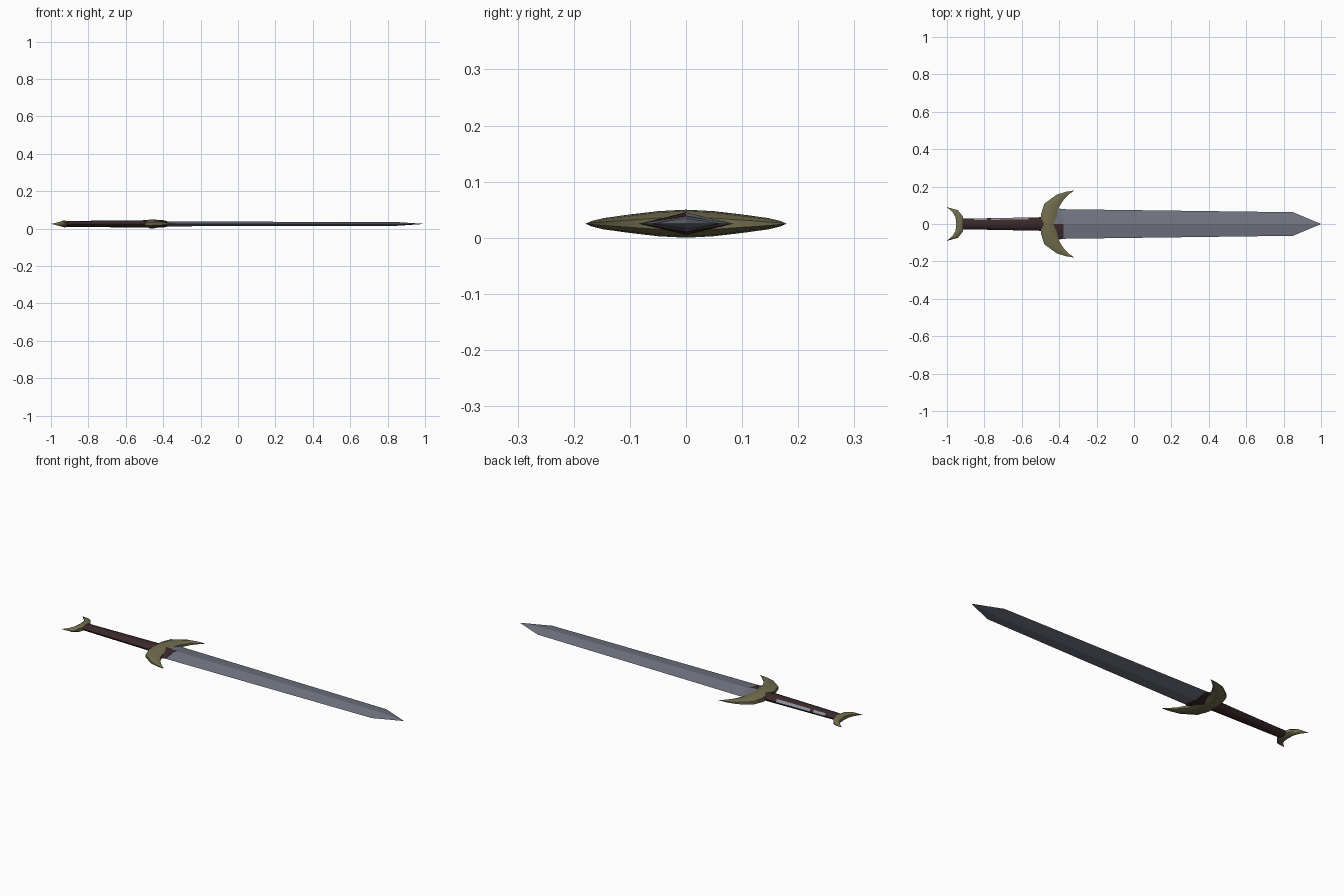
import bpy, bmesh, math

if "Cube" in bpy.data.objects:
    bpy.data.objects.remove(bpy.data.objects["Cube"])

ZC = 0.025  # mid-plane height of the lying sword


def material(name, rgb):
    m = bpy.data.materials.new(name)
    m.diffuse_color = (*rgb, 1)
    m.use_nodes = True
    m.node_tree.nodes["Principled BSDF"].inputs["Base Color"].default_value = m.diffuse_color
    return m


steel = material("steel grey", (0.17, 0.18, 0.225))
brass = material("dull brass", (0.165, 0.152, 0.075))
leather = material("dark maroon leather", (0.043, 0.021, 0.023))
worn = material("worn pale grey", (0.25, 0.27, 0.32))


def loft(name, rings, mats, rule=None, angle=30):
    """Skin equal-length rings of points, cap the ends, weld collapsed tips."""
    bm = bmesh.new()
    loops = [[bm.verts.new((x, y, z + ZC)) for x, y, z in r] for r in rings]
    n = len(loops[0])
    for a, b in zip(loops, loops[1:]):
        for i in range(n):
            j = (i + 1) % n
            bm.faces.new((a[i], a[j], b[j], b[i]))
    bm.faces.new(loops[0])
    bm.faces.new(loops[-1])
    bmesh.ops.remove_doubles(bm, verts=bm.verts, dist=0.0002)
    bmesh.ops.recalc_face_normals(bm, faces=bm.faces)
    bm.normal_update()
    if rule:
        for f in bm.faces:
            f.material_index = rule(f.calc_center_median(), f.normal)
    me = bpy.data.meshes.new(name)
    bm.to_mesh(me)
    bm.free()
    for m in mats:
        me.materials.append(m)
    ob = bpy.data.objects.new(name, me)
    bpy.context.collection.objects.link(ob)
    bpy.ops.object.select_all(action='DESELECT')
    ob.select_set(True)
    bpy.context.view_layer.objects.active = ob
    bpy.ops.object.shade_smooth_by_angle(angle=math.radians(angle))
    return ob


def diamond(x, w, h):
    return [(x, w, 0), (x, 0, h), (x, -w, 0), (x, 0, -h)]


def crescent(name, stations):
    """Horned crescent, mirrored in y. Station: outer (x, y), inner (x, y), half height."""
    section = [(0, .5), (.35, 1), (.7, .9), (1, .45), (1, -.45), (.7, -.9), (.35, -1), (0, -.5)]

    def ring(st, s):
        (ox, oy), (ix, iy), h = st
        return [(ox + (ix - ox) * t, s * (oy + (iy - oy) * t), h * f) for t, f in section]

    rings = [ring(st, -1) for st in reversed(stations[1:])]
    rings += [ring(st, 1) for st in stations]
    return loft(name, rings, [brass], angle=50)


# Blade: long flattened diamond with a pointed tip
loft("blade", [diamond(-0.45, 0.080, 0.013), diamond(0.85, 0.063, 0.010),
               diamond(1.0, 0, 0)], [steel], angle=5)

# Collar gripping the blade base, worn to steel on the upper left side
loft("blade_collar", [diamond(-0.47, 0.080, 0.021), diamond(-0.40, 0.083, 0.020),
                      diamond(-0.378, 0.078, 0.014)], [leather, steel],
     rule=lambda c, n: int(n.z > 0.3 and n.y > 0))

# Crossguard with horns sweeping toward the blade
crescent("crossguard", [
    ((-0.50, 0), (-0.41, 0), 0.025),
    ((-0.498, 0.05), (-0.412, 0.045), 0.0225),
    ((-0.48, 0.108), (-0.405, 0.085), 0.0165),
    ((-0.415, 0.156), (-0.376, 0.130), 0.010),
    ((-0.365, 0.172), (-0.346, 0.160), 0.005),
    ((-0.32, 0.179), (-0.32, 0.179), 0)])

# Pommel with smaller horns sweeping backward
crescent("pommel", [
    ((-0.908, 0), (-0.95, 0), 0.019),
    ((-0.916, 0.042), (-0.954, 0.036), 0.016),
    ((-0.942, 0.074), (-0.970, 0.064), 0.010),
    ((-1.0, 0.090), (-1.0, 0.090), 0)])


# Grip: tapered octagon with worn patches on the upper left side
def grip_ring(x):
    t = (x + 0.93) / 0.47
    w, h = 0.028 + 0.009 * t, 0.0155 + 0.0045 * t
    return [(x, w * math.cos(k * math.pi / 4), h * math.sin(k * math.pi / 4)) for k in range(8)]


def grip_rule(c, n):
    patch = -0.855 < c.x < -0.785 or -0.765 < c.x < -0.565
    return int(patch and n.z > 0.3 and n.y > 0.1 and c.y > 0.018)


loft("grip", [grip_ring(x) for x in (-0.93, -0.855, -0.785, -0.765, -0.565, -0.46)],
     [leather, worn], rule=grip_rule, angle=50)
